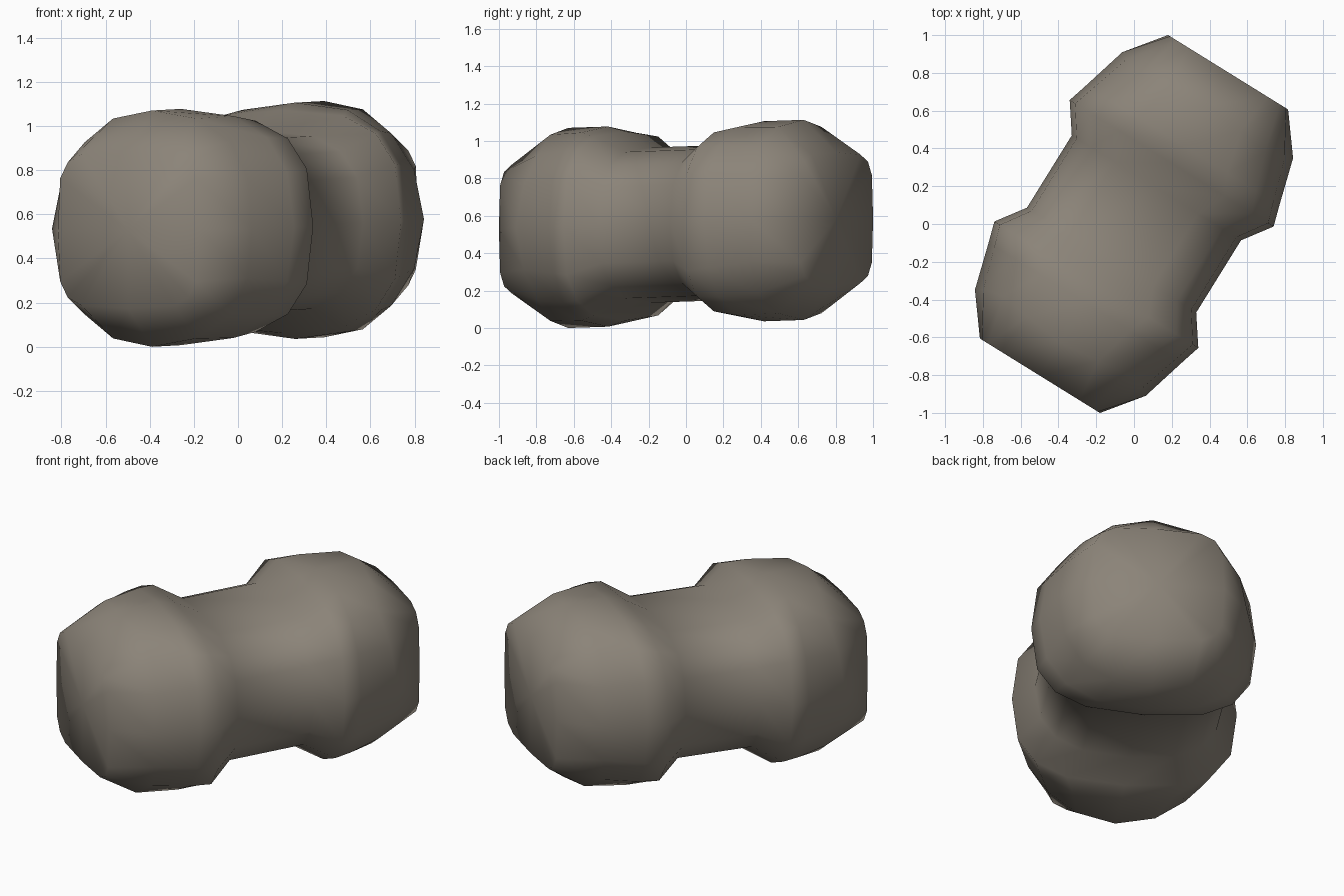
import bpy, bmesh, math
from mathutils import Vector

if "Cube" in bpy.data.objects:
    bpy.data.objects.remove(bpy.data.objects["Cube"])

SIDES = 16
AXIS = Vector((0.527, 0.85, 0.029))      # long direction, slightly pitched
ACROSS = Vector((0.85, -0.527, 0.0))
CENTRE = Vector((0, 0, 0.557))

# half of the lobe profile: distance along, half width, half height, squareness, corner pull-back
HALF = [
    (0.945, 0.374, 0.355, 4.6, 0.00),
    (0.740, 0.532, 0.535, 2.2, 0.05),
    (0.490, 0.602, 0.535, 2.5, 0.00),
    (0.378, 0.635, 0.505, 2.9, 0.00),
    (0.225, 0.527, 0.415, 2.7, 0.00),
]
PROFILE = HALF + [(-s, w, h, n, -k) for s, w, h, n, k in reversed(HALF)]


def spow(v, e):
    return math.copysign(abs(v) ** e, v) if abs(v) > 1e-6 else 0.0


def ring(bm, s, w, h, n, k):
    """One rounded-square cross-section of the body."""
    verts = []
    for i in range(SIDES):
        a = 2 * math.pi * i / SIDES
        t = w * spow(math.cos(a), 2 / n)
        z = h * spow(math.sin(a), 2 / n)
        d = s - k * math.sin(2 * a) ** 2
        verts.append(bm.verts.new(CENTRE + AXIS * d + ACROSS * t + Vector((0, 0, z))))
    return verts


# two-lobed body lofted through the sections
bm = bmesh.new()
rings = [ring(bm, *p) for p in PROFILE]
for a, b in zip(rings, rings[1:]):
    for i in range(SIDES):
        j = (i + 1) % SIDES
        bm.faces.new((a[i], a[j], b[j], b[i]))

# flat end caps, fanned from the middle
for end, s in ((rings[0], 0.945), (rings[-1], -0.945)):
    mid = bm.verts.new(CENTRE + AXIS * s)
    for i in range(SIDES):
        bm.faces.new((end[i], end[(i + 1) % SIDES], mid))

bmesh.ops.recalc_face_normals(bm, faces=bm.faces[:])
mesh = bpy.data.meshes.new("two_lobed_rock")
bm.to_mesh(mesh)
bm.free()
for f in mesh.polygons:
    f.use_smooth = True

stone = bpy.data.materials.new("warm_grey_stone")
stone.diffuse_color = (0.26, 0.23, 0.19, 1)
stone.use_nodes = True
stone.node_tree.nodes["Principled BSDF"].inputs["Base Color"].default_value = stone.diffuse_color
mesh.materials.append(stone)
rock = bpy.data.objects.new("two_lobed_rock", mesh)
bpy.context.collection.objects.link(rock)

# stand it on the ground
low = min(v.co.z for v in mesh.vertices)
for v in mesh.vertices:
    v.co.z -= low
